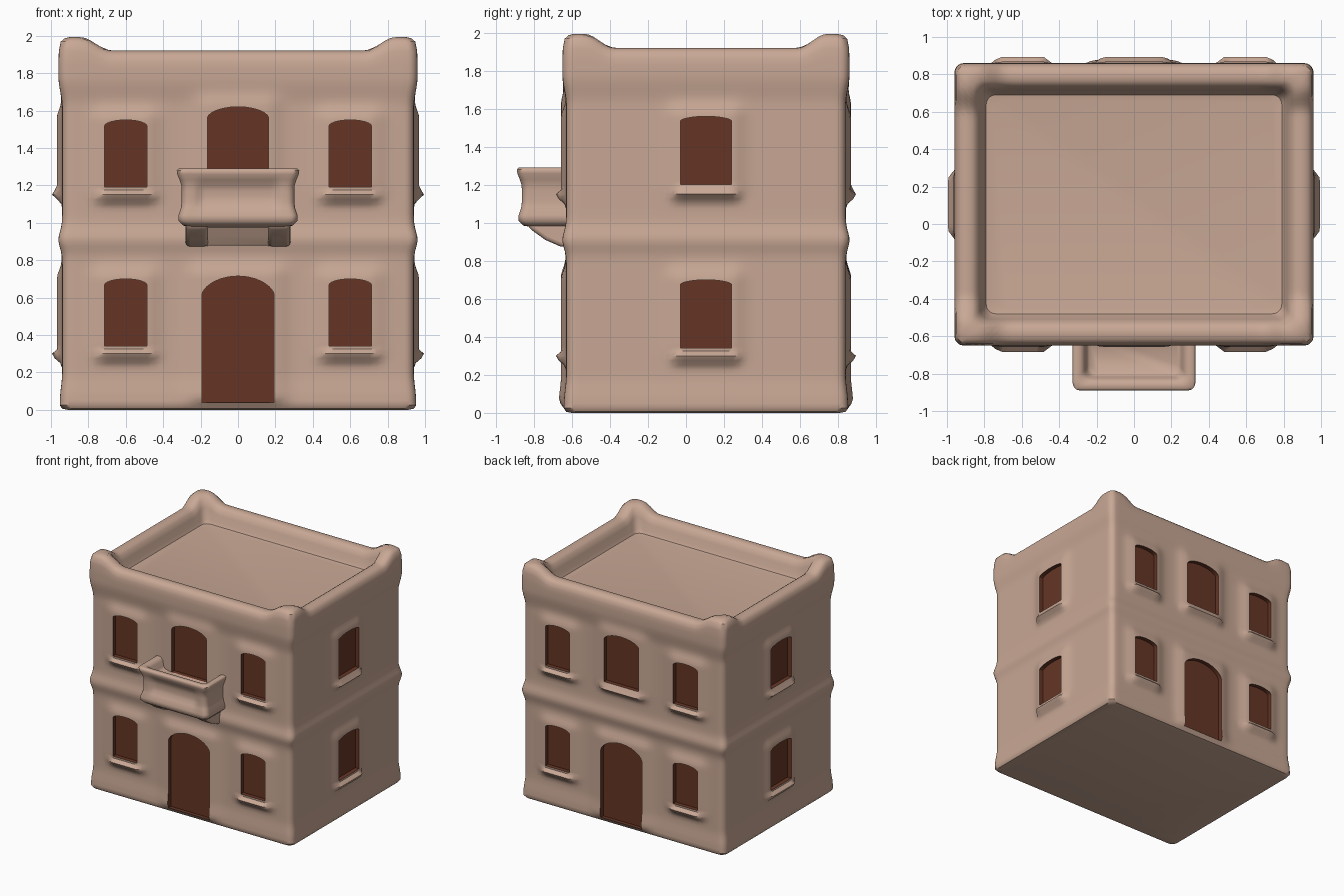
import bpy, bmesh, math
from mathutils import Vector

if "Cube" in bpy.data.objects:
    bpy.data.objects.remove(bpy.data.objects["Cube"])

HX, HY, CY = 0.94, 0.735, 0.105      # wall half sizes and centre in y


def material(name, rgb):
    m = bpy.data.materials.new(name)
    m.diffuse_color = (*rgb, 1)
    m.use_nodes = True
    m.node_tree.nodes["Principled BSDF"].inputs["Base Color"].default_value = m.diffuse_color
    return m


clay = material("clay", (0.58, 0.39, 0.30))
brown = material("dark brown", (0.13, 0.036, 0.018))


def finish(name, bm, angle=40):
    bmesh.ops.recalc_face_normals(bm, faces=bm.faces)
    me = bpy.data.meshes.new(name)
    bm.to_mesh(me)
    bm.free()
    ob = bpy.data.objects.new(name, me)
    bpy.context.collection.objects.link(ob)
    me.materials.append(clay)
    me.materials.append(brown)
    smooth(ob, angle)
    return ob


def smooth(ob, angle=40):
    bpy.ops.object.select_all(action='DESELECT')
    ob.select_set(True)
    bpy.context.view_layer.objects.active = ob
    bpy.ops.object.shade_smooth_by_angle(angle=math.radians(angle))


def ring(hx, hy, r, side, arc=5):
    """Rounded rectangle as (x, y, normal) with a fixed point count."""
    pts = []
    for k, (sx, sy) in enumerate([(1, 1), (-1, 1), (-1, -1), (1, -1)]):
        for i in range(arc + 1):
            a = math.pi / 2 * (k + i / arc)
            n = Vector((math.cos(a), math.sin(a)))
            pts.append((Vector((sx * (hx - r), sy * (hy - r))) + n * r, n))
        nx, ny = [(-1, 1), (-1, -1), (1, -1), (1, 1)][k]
        b = Vector((nx * (hx - r), ny * (hy - r))) + n * r
        a0 = pts[-1][0]
        pts += [(a0.lerp(b, j / side), n) for j in range(1, side)]
    return pts


def loft(rings):
    """Skin rings of 3D points and cap both ends."""
    bm = bmesh.new()
    vs = [[bm.verts.new(p) for p in r] for r in rings]
    n = len(vs[0])
    for a, b in zip(vs, vs[1:]):
        for i in range(n):
            bm.faces.new((a[i], a[(i + 1) % n], b[(i + 1) % n], b[i]))
    bm.faces.new(vs[0])
    bm.faces.new(vs[-1])
    return bm


def step(a, b, t):
    t = min(1, max(0, (t - a) / (b - a)))
    return t * t * (3 - 2 * t)


# Openings: wall, centre, half width, bottom, top, arch rise, has sill
openings = []
for wall in ("front", "back"):
    for z in (0.34, 1.19):
        for s in (-1, 1):
            openings.append((wall, s * 0.6, 0.113, z, z + 0.36, 0.03, True))
    openings.append((wall, 0, 0.162, 1.20, 1.62, 0.055, wall == "back"))
    openings.append((wall, 0, 0.193, 0.04, 0.715, 0.10, False))
for wall in ("left", "right"):
    for z in (0.34, 1.20):
        openings.append((wall, CY, 0.135, z, z + 0.36, 0.025, True))


def bulge(wall, u, z):
    """Soft plaster surround and sill around the openings."""
    d = 0
    for w, c, hw, z0, z1, rise, sill in openings:
        if w != wall:
            continue
        dx = max(0, abs(u - c) - hw)
        dz = max(0, z - z1, z0 - z)
        d = max(d, 0.028 * math.exp(-(dx * dx + dz * dz) / 0.004) * step(0, 0.08, z))
        if sill:
            h = math.exp(-((z - z0 + 0.045) / 0.035) ** 2)
            d = max(d, 0.055 * h * (1 - step(hw, hw + 0.08, abs(u - c))))
    return d


def wall_of(n):
    if abs(n.x) > 0.99:
        return "right" if n.x > 0 else "left"
    if abs(n.y) > 0.99:
        return "back" if n.y > 0 else "front"


# House body: walls, floor band, rolled parapet with raised corners, sunken roof
levels = [(-0.03, 0), (0.0, 0.006), (0.013, 0.025)]
for i in range(72):
    z = 0.05 + i * 0.025
    band = 0.02 * math.exp(-((z - 0.91) / 0.06) ** 2)
    levels.append((0.012 * (1 - step(0.05, 0.2, z)) + band + 0.02 * step(1.62, 1.78, z), z))
levels += [(0.018, 1.86), (0.008, 1.895), (-0.012, 1.913), (-0.04, 1.92), (-0.075, 1.918),
           (-0.10, 1.90), (-0.12, 1.86), (-0.135, 1.81), (-0.15, 1.785), (-0.18, 1.78)]
rings = []
for k, (d, z) in enumerate(levels):
    pts = []
    for p, n in ring(HX + d, HY + d, 0.05, 48):
        x, y = p.x, p.y + CY
        w = wall_of(n)
        if w and 3 <= k < 75:
            q = bulge(w, x if w in ("front", "back") else y, z)
            x, y = x + n.x * q, y + n.y * q
        corner = step(0.68, 0.84, abs(x)) * step(HY - 0.25, HY - 0.10, abs(y - CY))
        pts.append((x, y, z + 0.073 * corner * step(1.79, 1.89, z)))
    rings.append(pts)
body = finish("house_body", loft(rings))

# Arched cutters sink the doors and windows into the plaster
bm = bmesh.new()
for wall, c, hw, z0, z1, rise, sill in openings:
    prof = [(c - hw, z0), (c + hw, z0)]
    for i in range(13):
        t = math.cos(math.pi * i / 12)
        prof.append((c + hw * t, z1 - rise + rise * max(0, 1 - t * t) ** 0.6))
    s = 1 if wall in ("right", "back") else -1
    loops = []
    for d in (-0.008, 0.12):
        if wall in ("front", "back"):
            loops.append([bm.verts.new((u, CY + s * (HY + d), z)) for u, z in prof])
        else:
            loops.append([bm.verts.new((s * (HX + d), u, z)) for u, z in prof])
    n = len(prof)
    for i in range(n):
        j = (i + 1) % n
        bm.faces.new((loops[0][i], loops[0][j], loops[1][j], loops[1][i]))
    bm.faces.new(loops[0])
    bm.faces.new(loops[1])
for f in bm.faces:
    f.material_index = 1
cutter = finish("opening_cutter", bm)
cutter.hide_render = True
mod = body.modifiers.new("openings", 'BOOLEAN')
mod.operation, mod.solver, mod.object = 'DIFFERENCE', 'EXACT', cutter
bpy.context.view_layer.objects.active = body
bpy.ops.object.modifier_apply(modifier=mod.name)
bpy.data.objects.remove(cutter)
smooth(body)

# Balcony: flared tub with a sunken front panel
tub = [(-0.08, 0.975), (-0.02, 0.985), (0.005, 1.01), (0.005, 1.04), (-0.008, 1.08), (-0.012, 1.11),
       (-0.012, 1.14), (-0.012, 1.17), (-0.01, 1.2), (0.0, 1.23), (0.012, 1.26), (0.015, 1.28),
       (0.005, 1.29), (-0.03, 1.288), (-0.05, 1.265), (-0.06, 1.22), (-0.075, 1.2)]
rings = []
for k, (d, z) in enumerate(tub):
    pts = []
    for p, n in ring(0.313 + d, 0.175 + d, 0.04, 24):
        y = p.y - 0.70
        if wall_of(n) == "front" and k < 11:
            y += 0.02 * (1 - step(0.19, 0.23, abs(p.x))) * step(1.06, 1.12, z) * (1 - step(1.18, 1.24, z))
        pts.append((p.x, y, z))
    rings.append(pts)
finish("balcony", loft(rings), 60)


# Brackets under the balcony
def bracket(name, x0, x1, prof):
    bm = loft([[(x, y, z) for y, z in prof] for x in (x0, x1)])
    ob = finish(name, bm, 60)
    bev = ob.modifiers.new("soft", 'BEVEL')
    bev.width, bev.segments = 0.02, 3


wedge = [(-0.84, 1.03), (-0.83, 0.975), (-0.74, 0.91), (-0.66, 0.875), (-0.58, 0.87), (-0.58, 1.03)]
for s, side in ((-1, "left"), (1, "right")):
    bracket("balcony_bracket_" + side, s * 0.22 - 0.06, s * 0.22 + 0.06, wedge)
bracket("balcony_cove", -0.18, 0.18,
        [(-0.72, 1.0), (-0.68, 0.93), (-0.645, 0.87), (-0.58, 0.86), (-0.58, 1.0)])
